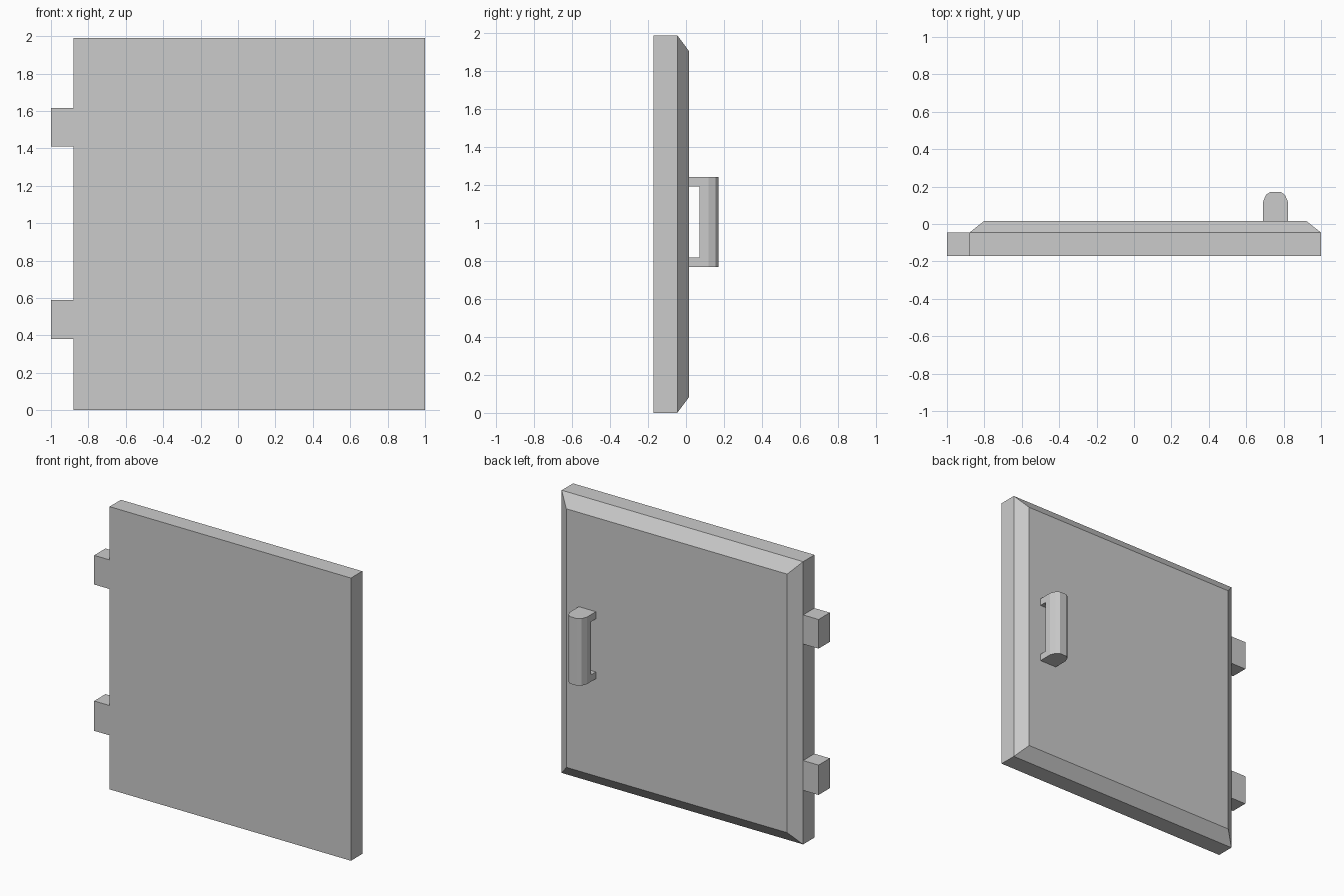
import bpy, bmesh

if "Cube" in bpy.data.objects:
    bpy.data.objects.remove(bpy.data.objects["Cube"])


def finish(bm, name):
    bmesh.ops.recalc_face_normals(bm, faces=bm.faces)
    mesh = bpy.data.meshes.new(name)
    bm.to_mesh(mesh)
    bm.free()
    obj = bpy.data.objects.new(name, mesh)
    bpy.context.collection.objects.link(obj)
    return obj


def loft(name, rings):
    """Bridge equal-length closed rings and cap both ends."""
    bm = bmesh.new()
    loops = [[bm.verts.new(p) for p in ring] for ring in rings]
    n = len(loops[0])
    for a, b in zip(loops, loops[1:]):
        for i in range(n):
            j = (i + 1) % n
            bm.faces.new((a[i], a[j], b[j], b[i]))
    bm.faces.new(loops[0])
    bm.faces.new(loops[-1])
    return bm


def rect(x0, x1, z0, z1, y):
    return [(x0, y, z0), (x1, y, z0), (x1, y, z1), (x0, y, z1)]


BACK, RIM, FACE = -0.172, -0.046, 0.017

# Door slab with a chamfered raised face
finish(loft("door_panel", [
    rect(-0.88, 1.0, 0.0, 1.99, BACK),
    rect(-0.88, 1.0, 0.0, 1.99, RIM),
    rect(-0.80, 0.92, 0.085, 1.905, FACE)]), "door_panel")

# Hinge blocks
for name, z0, z1 in (("lower_hinge", 0.38, 0.59), ("upper_hinge", 1.41, 1.615)):
    finish(loft(name, [rect(-1.0, -0.88, z0, z1, y) for y in (BACK, RIM)]), name)

# Pull handle: faceted grip, with two feet extruded down to the door face
GRIP_Y = 0.07
section = [(0.69, GRIP_Y), (0.823, GRIP_Y), (0.823, 0.118), (0.808, 0.155),
           (0.783, 0.172), (0.73, 0.172), (0.705, 0.155), (0.69, 0.118)]
levels = (0.77, 0.818, 1.192, 1.242)
bm = loft("handle", [[(x, y, z) for x, y in section] for z in levels])
feet = [f for f in bm.faces
        if all(abs(v.co.y - GRIP_Y) < 1e-4 for v in f.verts)
        and f.calc_area() < 0.02]
for face in feet:
    new = bmesh.ops.extrude_discrete_faces(bm, faces=[face])["faces"]
    for v in new[0].verts:
        v.co.y = FACE
bmesh.ops.remove_doubles(bm, verts=bm.verts, dist=1e-5)
finish(bm, "handle")
